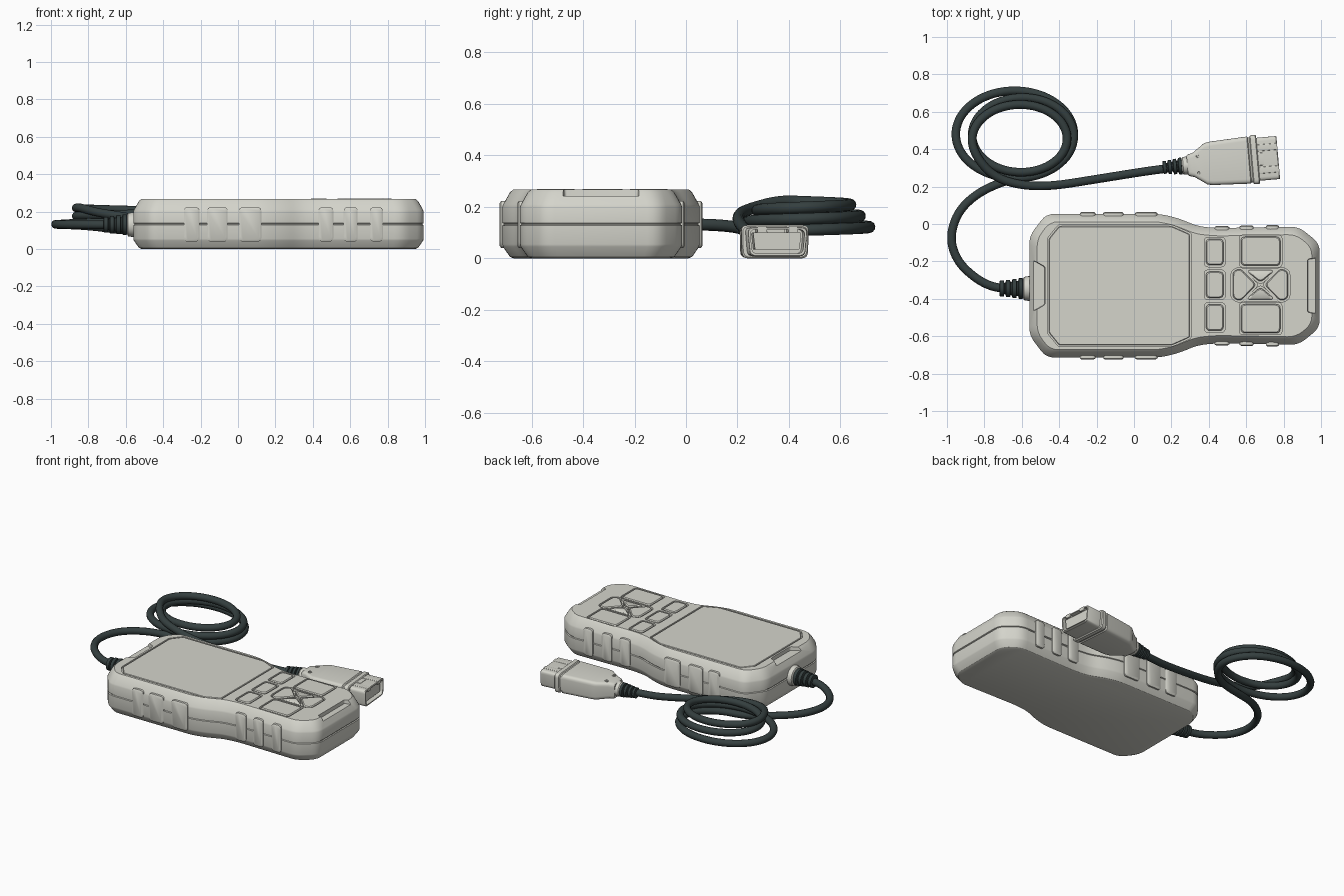
import bpy, bmesh, math
from mathutils import Vector, Matrix

if "Cube" in bpy.data.objects:
    bpy.data.objects.remove(bpy.data.objects["Cube"])

CY = -0.33      # centre line of the handheld unit
TOP = 0.267


def material(name, color):
    m = bpy.data.materials.new(name)
    m.diffuse_color = (*color, 1)
    m.use_nodes = True
    m.node_tree.nodes["Principled BSDF"].inputs["Base Color"].default_value = m.diffuse_color
    return m


dark = material("dark_rubber", (0.035, 0.05, 0.05))
pale = material("pale_plastic", (0.66, 0.66, 0.6))


def finish(ob, angle=32):
    bpy.ops.object.select_all(action='DESELECT')
    ob.select_set(True)
    bpy.context.view_layer.objects.active = ob
    bpy.ops.object.shade_smooth_by_angle(angle=math.radians(angle))


def skin(bm, rings):
    """Loft equal-length rings and cap both ends."""
    rows = [[bm.verts.new(p) for p in r] for r in rings]
    n = len(rows[0])
    for a, b in zip(rows, rows[1:]):
        for i in range(n):
            bm.faces.new((a[i], a[(i + 1) % n], b[(i + 1) % n], b[i]))
    bm.faces.new(rows[0][::-1])
    bm.faces.new(rows[-1])


def make(name, parts, mat=pale, smooth=True):
    bm = bmesh.new()
    for rings in parts:
        skin(bm, rings)
    bmesh.ops.recalc_face_normals(bm, faces=bm.faces)
    me = bpy.data.meshes.new(name)
    bm.to_mesh(me)
    bm.free()
    ob = bpy.data.objects.new(name, me)
    bpy.context.collection.objects.link(ob)
    me.materials.append(mat)
    if smooth:
        finish(ob)
    return ob


def carve(body, rings):
    """Subtract one lofted cutter, keeping the first solver result that is whole."""
    cutter = make("pocket_cutter", [rings], smooth=False)
    cutter.hide_render = True
    mod = body.modifiers.new("pocket", 'BOOLEAN')
    mod.operation, mod.object = 'DIFFERENCE', cutter
    for solver in ('EXACT', 'MANIFOLD', 'FLOAT'):
        mod.solver = solver
        bpy.context.view_layer.update()
        deps = bpy.context.evaluated_depsgraph_get()
        me = bpy.data.meshes.new_from_object(body.evaluated_get(deps))
        xs = [v.co.x for v in me.vertices]
        if xs and max(xs) - min(xs) > 1.5 and min(v.co.z for v in me.vertices) < .01:
            body.data = me
            break
    body.modifiers.remove(mod)
    bpy.data.objects.remove(cutter)


def inset(pts, d):
    """Mitred inset of a counter-clockwise polygon."""
    out, n = [], len(pts)
    for i in range(n):
        p = Vector(pts[i])
        a = (p - Vector(pts[i - 1])).normalized()
        b = (Vector(pts[(i + 1) % n]) - p).normalized()
        na, nb = Vector((-a.y, a.x)), Vector((-b.y, b.x))
        out.append(p + (na + nb) * (d / (1 + na.dot(nb))))
    return out


def rounded(pts, r, seg=4):
    out, n = [], len(pts)
    for i in range(n):
        p = Vector(pts[i])
        a, b = Vector(pts[i - 1]) - p, Vector(pts[(i + 1) % n]) - p
        a, b = a.normalized() * min(r, a.length * .45), b.normalized() * min(r, b.length * .45)
        for k in range(seg + 1):
            t = k / seg
            out.append(p + a * (1 - t) ** 2 + b * t ** 2)
    return out


def layers(poly, levels, r):
    """Rings of a plan outline: levels are (inset, z)."""
    return [[(p.x, p.y + CY, z) for p in rounded(inset(poly, d), r)] for d, z in levels]


def rect(x0, x1, y0, y1):
    return [(x0, y0), (x1, y0), (x1, y1), (x0, y1)]


def mirrored(half):
    """Counter-clockwise outline from a lower-half list running left to right."""
    return half + [(x, -y) for x, y in reversed(half)]


# Handheld housing: waisted outline, chamfered rims and a mid seam
outline = mirrored([(-.56, -.265), (-.47, -.384), (.14, -.384), (.24, -.36), (.34, -.318),
                    (.44, -.308), (.88, -.316), (.993, -.225)])
body = make("scanner_body", [layers(outline, [
    (.045, 0), (.03, .006), (.003, .045), (0, .055), (0, .128), (.006, .131), (.006, .135),
    (0, .138), (0, .2), (.004, .21), (.03, .256), (.042, TOP)], .045)], smooth=False)

# Plan outlines of the screen and keys
screen = mirrored([(-.455, -.25), (-.4, -.318), (.2, -.318), (.298, -.275)])
keys = [rect(.385, .478, y - .07, y + .07) for y in (-.17, .005, .18)]
keys += [rect(.572, .782, y - .077, y + .077) for y in (-.176, .185)]
for f in (1, -1):
    cx, cy = .676, .005
    tri = [(-.078, .078), (0, .012), (.078, .078)]
    side = [(.022, 0), (.108, -.088), (.148, -.07), (.148, .07), (.108, .088)]
    keys += [[(cx + f * x, cy + f * y) for x, y in shape] for shape in (tri, side)]

# Pockets for the screen and keys, and scoops in both end rims
carve(body, layers(screen, [(-.008, TOP - .012), (-.008, .32)], .012))
for k in keys:
    carve(body, layers(k, [(-.009, TOP - .016), (-.009, .32)], .022))
carve(body, layers([(-.65, -.165), (-.53, -.13), (-.478, -.1), (-.478, .1), (-.53, .13), (-.65, .165)],
                   [(0, .243), (-.008, .32)], .01))
carve(body, layers([(.93, -.14), (1.1, -.17), (1.1, .17), (.93, .14)],
                   [(0, .243), (-.008, .32)], .01))
finish(body)

make("screen", [layers(screen, [(0, .24), (0, TOP - .003), (.003, TOP)], .012)])
make("keypad_buttons", [layers(k, [(0, .24), (0, TOP - .004), (.005, TOP + .002)], .022) for k in keys])

# Side grip pads, both long sides
pads = []
for side in (1, -1):
    for x0, x1, y in ((-.29, -.205, .384), (-.165, -.055, .384), (.005, .125, .384),
                      (.43, .51, .309), (.565, .64, .312), (.705, .775, .315)):
        rings = []
        for d, yy in ((0, y - .03), (0, y + .004), (.009, y + .01)):
            ring = rounded(inset(rect(x0, x1, .04, .223), d), .022)
            rings.append([(p.x, CY + side * yy, p.y) for p in ring])
        pads.append(rings)
make("grip_pads", pads)


def lathe(profile, origin=(0, 0, 0), n=24):
    """Rings round the x axis from (x, radius) pairs."""
    o = Vector(origin)
    return [[o + Vector((x, r * math.cos(k * math.tau / n), r * math.sin(k * math.tau / n)))
             for k in range(n)] for x, r in profile]


def ribs(x0, x1, r0, r1, count=4):
    """Ribbed strain relief profile from thin end to thick end."""
    prof, step = [], (x1 - x0) / count
    for i in range(count):
        r = r0 + (r1 - r0) * i / (count - 1)
        x = x0 + i * step
        prof += [(x, r - .012), (x + .003, r), (x + step * .7, r), (x + step * .78, r - .013)]
    return prof + [(x1, r1 - .013)]


# Cable outlet on the housing
OUT = (0, -.345, .13)
make("cable_outlet_collar", [lathe([(-.594, .05), (-.588, .062), (-.565, .066), (-.5, .068)], OUT)])
make("outlet_strain_relief", [lathe(ribs(-.72, -.585, .042, .055), OUT)], dark)

# Cable: sweep from the outlet, three coil turns, run to the plug
path = [(-.68, -.345, .13), (-.75, -.342, .13), (-.85, -.29, .13), (-.945, -.2, .13),
        (-.985, -.08, .132), (-.95, .05, .132), (-.87, .14, .128), (-.76, .205, .12)]
for i in range(35):
    t = i / 36
    a = math.radians(-90 + 30 * i)
    rx = .29 + .043 * math.sin(math.tau * t)
    path.append((-.63 + (.33 - rx) * .4 + rx * math.cos(a),
                 .468 + rx * .74 * math.sin(a) + .012 * math.sin(math.tau * t), .1 + .13 * t))
path += [(-.755, .255, .195), (-.62, .208, .175), (-.45, .2, .145), (-.2, .24, .1),
         (0, .272, .07), (.1, .287, .065), (.2, .3, .065)]
cu = bpy.data.curves.new("cable", 'CURVE')
cu.dimensions = '3D'
sp = cu.splines.new('NURBS')
sp.points.add(len(path) - 1)
for p, co in zip(sp.points, path):
    p.co = (*co, 1)
sp.order_u, sp.use_endpoint_u, sp.resolution_u = 3, True, 6
cu.bevel_depth, cu.bevel_resolution, cu.use_fill_caps = .023, 4, True
cu.materials.append(dark)
bpy.context.collection.objects.link(bpy.data.objects.new("cable", cu))

# Diagnostic plug, built along local x and then turned into place
place = Matrix.Translation((.285, .313, 0)) @ Matrix.Rotation(math.radians(5), 4, 'Z')


def plug_rings(stations, taper, r, dy=0):
    rings = []
    for u, hw, z0, z1 in stations:
        poly = [(-hw * taper, z0), (hw * taper, z0), (hw, z1), (-hw, z1)]
        rings.append([(u, p.x + dy, p.y) for p in rounded(poly, r)])
    return rings


plug = [
    make("plug_housing", [plug_rings([
        (0, .052, .018, .11), (.008, .058, .012, .116), (.035, .066, .01, .119), (.1, .112, .004, .124),
        (.13, .117, .002, .126), (.33, .127, 0, .128), (.335, .122, .005, .122), (.343, .122, .005, .122),
        (.348, .132, 0, .129), (.375, .132, 0, .129), (.38, .127, .005, .124)], .97, .025)]),
    make("plug_shell", [plug_rings([
        (.37, .117, .008, .121), (.484, .117, .008, .121), (.488, .115, .011, .118),
        (.488, .107, .018, .112), (.4, .107, .018, .112)], .92, .022)]),
    make("plug_pin_block", [plug_rings([
        (.39, .094, .034, .1), (.475, .094, .034, .1)], .92, .006)]),
    make("plug_key_ribs", [plug_rings([(.37, .034, .1, .124), (.41, .034, .1, .124)], 1, .004)] +
         [plug_rings([(.37, .018, .1, .123), (.488, .018, .1, .123)], 1, .004, c) for c in (-.06, .06)]),
    make("plug_collar", [lathe([(-.03, .04), (-.022, .047), (.03, .05)], (0, 0, .065))]),
    make("plug_strain_relief", [lathe(ribs(-.132, -.022, .034, .045), (0, 0, .065))], dark),
]
# Plug screws
for i, y in enumerate((-.045, .045)):
    rings = [[(.058 + r * math.cos(k * math.tau / 16), y + r * math.sin(k * math.tau / 16), z)
              for k in range(16)] for r, z in ((.012, .1), (.012, .125), (.007, .126), (.006, .121))]
    plug.append(make("plug_screw_%d" % (i + 1), [rings]))
for ob in plug:
    ob.matrix_world = place
